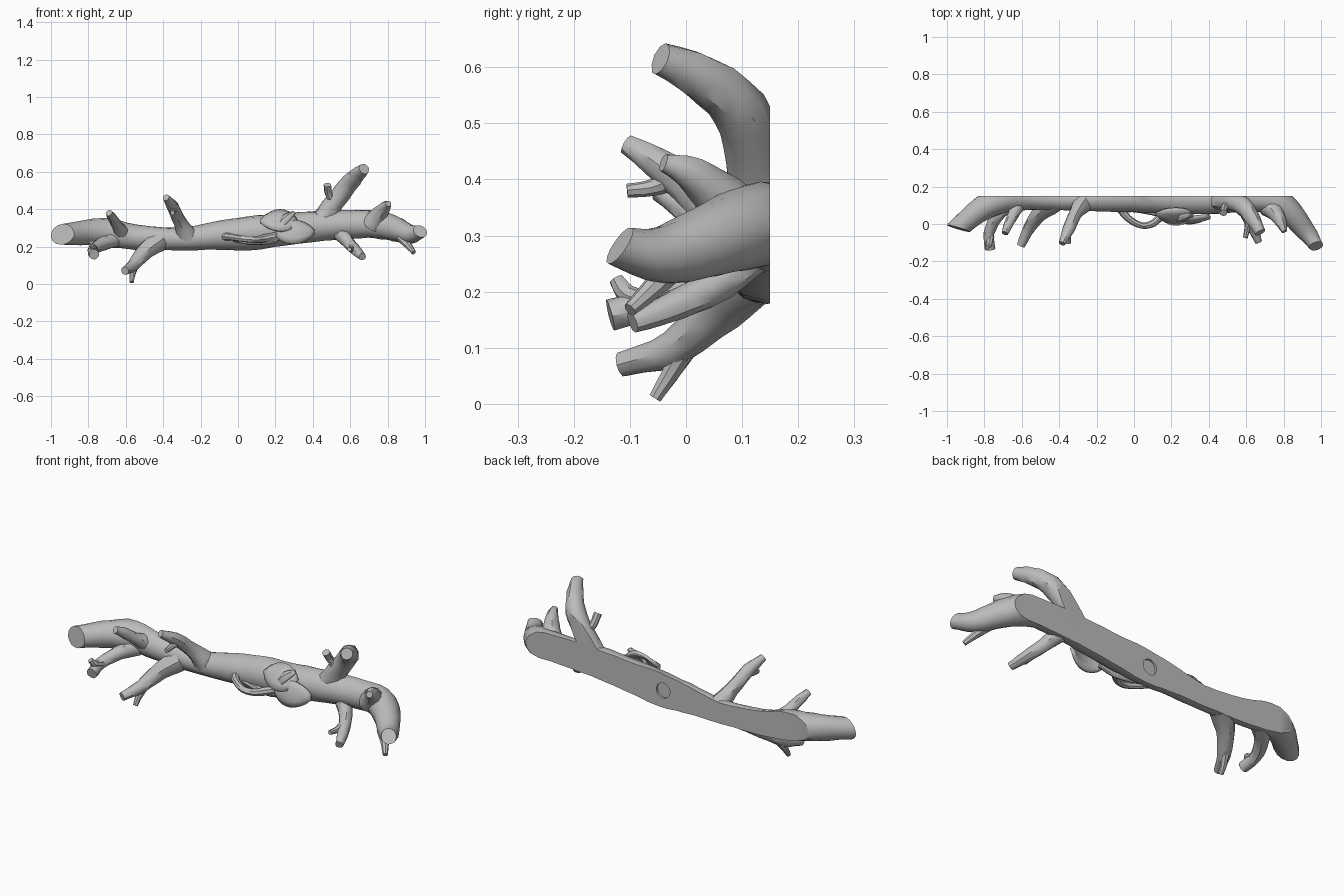
import bpy, bmesh, math, random
from mathutils import Vector

random.seed(4)
BACK = 0.15  # the flat mounting plane

cube = bpy.data.objects.get("Cube")
if cube:
    bpy.data.objects.remove(cube)

grey = bpy.data.materials.new("plain grey")
grey.use_nodes = True
colour = (0.5, 0.5, 0.5, 1)
grey.diffuse_color = colour
grey.node_tree.nodes["Principled BSDF"].inputs["Base Color"].default_value = colour


def finish(bm, name, angle=38):
    bmesh.ops.recalc_face_normals(bm, faces=bm.faces)
    mesh = bpy.data.meshes.new(name)
    bm.to_mesh(mesh)
    bm.free()
    obj = bpy.data.objects.new(name, mesh)
    bpy.context.collection.objects.link(obj)
    mesh.materials.append(grey)
    bpy.ops.object.select_all(action="DESELECT")
    obj.select_set(True)
    bpy.context.view_layer.objects.active = obj
    bpy.ops.object.shade_smooth_by_angle(angle=math.radians(angle))
    return obj


def spline(points, steps):
    """Catmull-Rom samples of (x, y, z, radius) points."""
    p = [Vector(q) for q in points]
    p = [2 * p[0] - p[1]] + p + [2 * p[-1] - p[-2]]
    out = []
    for a, b, c, d in zip(p, p[1:], p[2:], p[3:]):
        for i in range(steps):
            t = i / steps
            out.append(0.5 * (2 * b + (c - a) * t + (2 * a - 5 * b + 4 * c - d) * t * t
                              + (3 * b - a - 3 * c + d) * t ** 3))
    return out + [p[-2]]


def slice_off(bm, point, normal):
    """Cut away everything beyond a plane and close the opening."""
    bmesh.ops.bisect_plane(bm, geom=bm.verts[:] + bm.edges[:] + bm.faces[:],
                           plane_co=point, plane_no=normal, clear_outer=True)
    bmesh.ops.holes_fill(bm, edges=[e for e in bm.edges if e.is_boundary], sides=0)


def limb(name, points, sides=10, steps=3, rough=0.05, end_cuts=()):
    """Gnarled tapering tube, cut flat where it meets the back plane."""
    path = spline(points, steps)
    bm = bmesh.new()
    rings, prev, u = [], None, None
    for i, s in enumerate(path):
        t = (path[min(i + 1, len(path) - 1)] - path[max(i - 1, 0)]).xyz.normalized()
        if prev is None:
            u = Vector((0, 0, 1)) if abs(t.z) < 0.9 else Vector((1, 0, 0))
        else:
            u = prev.rotation_difference(t) @ u
        u = (u - t * u.dot(t)).normalized()
        v = t.cross(u)
        prev = t
        ring = []
        for k in range(sides):
            a = math.tau * k / sides
            r = s.w * random.uniform(1 - rough, 1 + rough)
            ring.append(bm.verts.new(s.xyz + r * (u * math.cos(a) + v * math.sin(a))))
        rings.append(ring)
    for r0, r1 in zip(rings, rings[1:]):
        for k in range(sides):
            n = (k + 1) % sides
            bm.faces.new((r0[k], r0[n], r1[n], r1[k]))
    bm.faces.new(rings[0])
    bm.faces.new(rings[-1])
    slice_off(bm, (0, BACK, 0), (0, 1, 0))
    for point, normal in end_cuts:
        slice_off(bm, point, normal)
    return finish(bm, name)


def leaf(name, base, tip, normal, width):
    """Pointed oval blade, slightly cupped along its midrib."""
    base, tip, normal = Vector(base), Vector(tip), Vector(normal).normalized()
    side = (tip - base).cross(normal).normalized()
    bm = bmesh.new()
    rows, n = [], 9
    for i in range(n):
        t = 0.03 + 0.95 * i / (n - 1)
        w = width / 2 * math.sin(math.pi * t ** 0.9) ** 0.65
        mid = base.lerp(tip, t) + normal * 0.018 * math.sin(math.pi * t)
        rows.append([bm.verts.new(mid + side * w * s - normal * 0.012 * abs(s))
                     for s in (-1, -0.5, 0, 0.5, 1)])
    for r0, r1 in zip(rows, rows[1:]):
        for k in range(4):
            bm.faces.new((r0[k], r0[k + 1], r1[k + 1], r1[k]))
    obj = finish(bm, name)
    solid = obj.modifiers.new("thickness", "SOLIDIFY")
    solid.thickness = 0.016
    solid.offset = 0


# Main bough, both ends sawn at a slant
trunk = limb("main_bough", [
    (-1.01, -.09, .26, .05), (-.91, .005, .267, .058), (-.81, .085, .275, .068),
    (-.7, .135, .275, .077), (-.55, .14, .25, .066), (-.3, .13, .24, .06),
    (-.1, .14, .26, .077), (.05, .148, .27, .09), (.25, .135, .29, .086),
    (.45, .135, .31, .08), (.65, .14, .32, .075), (.76, .12, .317, .076),
    (.845, .05, .293, .066), (.92, -.04, .265, .052), (.97, -.11, .278, .038),
    (1.0, -.165, .297, .034)],
    sides=14, rough=0.03,
    end_cuts=(((-.945, -.022, .265), (-.3, -1, .1)), ((.97, -.118, .284), (.3, -.77, .55))))

# Round recess in the flat back
bpy.ops.mesh.primitive_cylinder_add(vertices=32, radius=.04, depth=.02,
                                    location=(.03, BACK, .27), rotation=(math.pi / 2, 0, 0))
cutter = bpy.context.object
cutter.name = "recess_cutter"
cutter.hide_render = True
cutter.hide_viewport = True
cutter.display_type = "WIRE"
cut = trunk.modifiers.new("recess", "BOOLEAN")
cut.operation = "DIFFERENCE"
cut.solver = "EXACT"
cut.object = cutter

# Upper branches
limb("tall_branch", [(.44, .13, .33, .06), (.52, .122, .44, .052), (.585, .095, .525, .05),
                     (.635, .03, .58, .042), (.675, -.045, .615, .03)])
limb("tall_branch_twig", [(.52, .11, .43, .022), (.485, .09, .48, .02), (.478, .06, .53, .02)], 8)
limb("upper_middle_branch", [(-.27, .12, .25, .06), (-.31, .06, .33, .037),
                             (-.35, -.03, .415, .032), (-.385, -.105, .462, .018)])
limb("upper_middle_twig", [(-.34, -.02, .40, .018), (-.35, -.06, .385, .015),
                           (-.35, -.105, .38, .012)], 8)
limb("upper_left_branch", [(-.62, .11, .27, .045), (-.645, .05, .31, .03),
                           (-.67, 0, .35, .026), (-.69, -.05, .38, .018)])
limb("upper_right_branch", [(.72, .1, .32, .062), (.755, .06, .37, .045),
                            (.785, .01, .41, .032), (.805, -.04, .43, .016)])

# Lower branches
limb("lower_left_branch", [(-.67, .11, .24, .048), (-.735, .04, .21, .036),
                           (-.775, -.05, .18, .029), (-.77, -.135, .158, .028)])
limb("lower_left_twig", [(-.765, -.06, .18, .02), (-.775, -.105, .195, .018),
                         (-.785, -.125, .222, .013)], 8)
limb("lower_middle_branch", [(-.42, .12, .23, .058), (-.5, .06, .17, .045),
                             (-.56, -.02, .1, .033), (-.605, -.115, .07, .022)])
limb("lower_middle_twig", [(-.55, 0, .1, .022), (-.565, -.03, .05, .016),
                           (-.568, -.055, .01, .012)], 8)
limb("lower_right_branch", [(.54, .12, .28, .045), (.595, .06, .215, .033),
                            (.635, -.02, .175, .028), (.665, -.095, .145, .02)])
limb("lower_right_twig", [(.61, .02, .2, .02), (.605, -.03, .185, .016),
                          (.595, -.075, .185, .012)], 8)
limb("right_tip_twig", [(.87, -.02, .25, .03), (.91, -.06, .205, .02),
                        (.94, -.1, .168, .013)], 8)

# Looping tendril and its leaves
limb("looping_tendril", [(-.08, .09, .255, .022), (-.03, .03, .25, .019), (.04, -.008, .24, .017),
                         (.1, .002, .238, .019), (.15, .04, .245, .022), (.24, .05, .27, .016)], 8)
limb("lower_tendril", [(-.03, .08, .24, .014), (.06, .07, .225, .016), (.16, .05, .228, .016),
                       (.24, .04, .25, .012)], 8)
leaf("upper_leaf", (.32, .04, .33), (.12, .05, .34), (0, -1, .75), .14)
leaf("lower_leaf", (.2, .02, .27), (.41, .035, .28), (.1, -1, .25), .13)
leaf("small_leaf", (.2, .025, .29), (.3, .05, .385), (-.5, -1, .4), .05)
